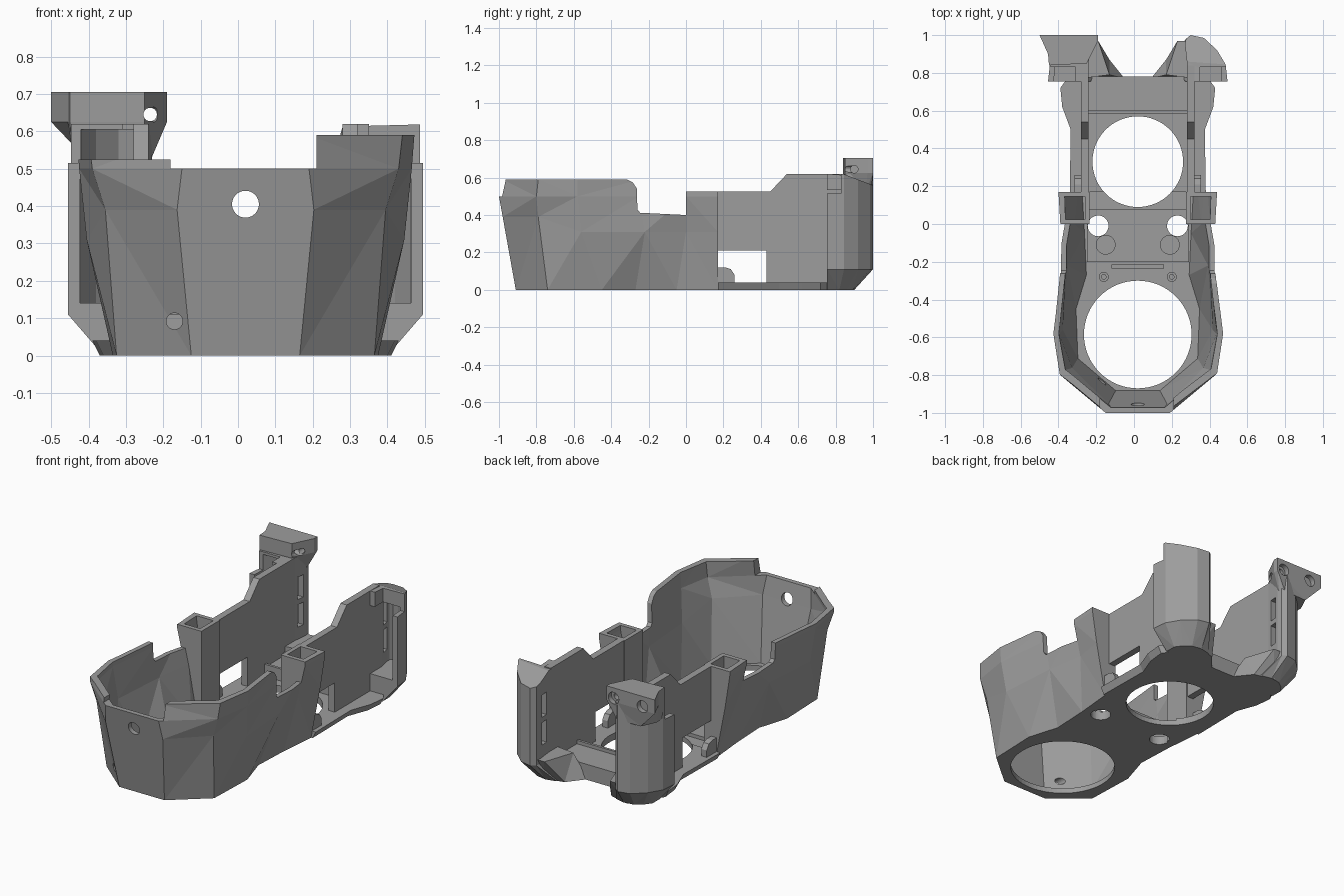
import bpy, bmesh, math
from mathutils import Matrix, Vector

if "Cube" in bpy.data.objects:
    bpy.data.objects.remove(bpy.data.objects["Cube"], do_unlink=True)

AX = 0.02  # mirror axis of the housing
grey = bpy.data.materials.new("plastic grey")
grey.use_nodes = True
COLOUR = (0.34, 0.34, 0.34, 1)
grey.diffuse_color = COLOUR
grey.node_tree.nodes["Principled BSDF"].inputs["Base Color"].default_value = COLOUR


def finish(name, bm):
    bmesh.ops.recalc_face_normals(bm, faces=bm.faces)
    mesh = bpy.data.meshes.new(name)
    bm.to_mesh(mesh)
    bm.free()
    obj = bpy.data.objects.new(name, mesh)
    mesh.materials.append(grey)
    bpy.context.collection.objects.link(obj)
    return obj


def loft(name, rings):
    """Closed solid through rings of equal point count."""
    bm = bmesh.new()
    loops = [[bm.verts.new(p) for p in ring] for ring in rings]
    n = len(loops[0])
    for a, b in zip(loops, loops[1:]):
        for i in range(n):
            j = (i + 1) % n
            bm.faces.new((a[i], a[j], b[j], b[i]))
    bm.faces.new(loops[0])
    bm.faces.new(loops[-1])
    bm.normal_update()
    bmesh.ops.triangulate(bm, faces=bm.faces, ngon_method="EAR_CLIP")
    return finish(name, bm)


def side_ring(side, pts, z):
    """Plan points on one side of the axis; z is a number or a function of y."""
    return [(AX + side * x, y, z(y) if callable(z) else z) for x, y in pts]


def full_ring(pts, z):
    return side_ring(1, pts, z) + side_ring(-1, pts[::-1], z)


def box(name, x0, x1, y0, y1, z0, z1):
    base = [(x0, y0), (x1, y0), (x1, y1), (x0, y1)]
    return loft(name, [[(x, y, z) for x, y in base] for z in (z0, z1)])


def cylinder(name, centre, radius, depth, axis="Z", sides=64):
    bm = bmesh.new()
    bmesh.ops.create_cone(bm, cap_ends=True, segments=sides, radius1=radius,
                          radius2=radius, depth=depth)
    turn = Matrix.Identity(4) if axis == "Z" else Matrix.Rotation(
        math.pi / 2, 4, "X" if axis == "Y" else "Y")
    bmesh.ops.transform(bm, matrix=Matrix.Translation(Vector(centre)) @ turn, verts=bm.verts)
    return finish(name, bm)


def slab(name, side, profile, h0, h1):
    """Plate standing along y from a (y, z) profile."""
    return loft(name, [[(AX + side * h, y, z) for y, z in profile] for h in (h0, h1)])


def cut(obj, *cutters):
    """Subtract each cutter, apply the result and remove the cutter."""
    for c in cutters:
        mod = obj.modifiers.new("cut", "BOOLEAN")
        mod.operation, mod.solver, mod.object = "DIFFERENCE", "EXACT", c
        bpy.context.view_layer.update()
        deps = bpy.context.evaluated_depsgraph_get()
        mesh = bpy.data.meshes.new_from_object(obj.evaluated_get(deps))
        obj.modifiers.clear()
        obj.data = mesh
        bpy.data.objects.remove(c, do_unlink=True)


# Faceted front cup: half outlines from the front to the back
LOW = [(.145, -.91), (.345, -.74), (.355, -.45), (.30, -.27), (.31, -.05), (.33, .17)]
MID = [(.183, -.98), (.375, -.79), (.425, -.56), (.40, -.22), (.365, 0), (.39, .17)]
HIGH = [(.17, -1.0), (.41, -.80), (.445, -.58), (.41, -.25), (.41, 0), (.42, .17)]
TOP = [(.17, -.98), (.42, -.79), (.452, -.58), (.41, -.25), (.41, 0), (.42, .17)]
NOTCH = [(-.32, .65), (-.32, .592), (-.285, .575), (-.262, .54), (-.26, .43),
         (-.245, .412), (0, .4), (0, .65)]
T = .028


def mid_height(y):
    return .39 if y < -.7 else .31


def inset(pts):
    inner = [(x - T, y + (T if y < -.7 else 0)) for x, y in pts]
    return inner[:-1] + [(inner[-1][0], .3)]


cup = loft("front_cup", [full_ring(p, z) for p, z in
                         zip((LOW, MID, HIGH, TOP), (0, mid_height, .5, .59))])
hollow = loft("hollow", [full_ring(inset(p), z) for p, z in
                         zip((LOW, MID, HIGH, TOP), (.03, mid_height, .5, .65))])
cut(cup, hollow,
    box("left_rim", -.7, -.17, -1.2, .4, .525, .8),
    box("front_dip", -.18, .21, -1.2, -.5, .5, .8),
    slab("side_notch", 1, NOTCH, -.7, .7),
    box("rear_rim", -.7, .7, -.02, .4, .525, .8),
    cylinder("fan_hole", (AX, -.585, 0), .285, .3),
    cylinder("rear_hole", (AX, .33, 0), .24, .3),
    cylinder("front_port", (AX, -.97, .405), .036, .3, "Y", 32),
    cylinder("low_port", (-.17, -.93, .092), .022, .3, "Y", 24),
    *[cylinder("bolt_hole", (AX + s * .21, -.01, 0), .055, .3, "Z", 32) for s in (-1, 1)])

# Middle raised panel, with the bolt holes continued
panel = box("raised_panel", AX - .27, AX + .27, -.2, .08, .025, .05)
cut(panel, *[cylinder("bolt_hole", (AX + s * .21, -.01, 0), .055, .3, "Z", 32) for s in (-1, 1)])
box("panel_rib", AX - .14, AX + .14, -.235, -.215, .025, .08)
for s in (-1, 1):
    cylinder("panel_boss", (AX + s * .17, -.11, .05), .052, .03, "Z", 32)
    post = cylinder("small_post", (AX + s * .18, -.28, .045), .026, .05, "Z", 24)
    cut(post, cylinder("bore", (AX + s * .18, -.28, .06), .012, .06, "Z", 16))

# Rear floor with round opening
FLOOR = [(.36, .17), (.355, .5), (.40, .62), (.41, .72), (.36, .79), (.075, .78)]
floor = loft("rear_floor", [full_ring([(x - .02, y) for x, y in FLOOR], 0), full_ring(FLOOR, .04)])
cut(floor, cylinder("rear_hole", (AX, .33, 0), .24, .3))
box("rear_crossbar", AX - .27, AX + .27, .6, .78, .035, .09)
box("crossbar_lip", AX - .27, AX + .27, .585, .6, .035, .11)

# Side walls, sockets, tabs and rear pods
WALL = [(.15, .21), (.15, .525), (.45, .525), (.54, .62), (.84, .62), (.84, .0), (.43, 0), (.43, .21)]
TAB = [(.17, .0), (.26, 0), (.26, .08), (.24, .11), (.21, .12), (.17, .12)]
POD = [(.26, .755), (.26, .86), (.25, .95), (.255, .98), (.28, 1.0), (.35, .985),
       (.42, .92), (.465, .845), (.475, .755)]
POD_FOOT = [(.2, .755), (.17, .82), (.17, .86), (.19, .885), (.25, .9), (.31, .89),
            (.35, .86), (.38, .82), (.38, .755)]
POD_IN = [(.30, .6), (.30, .86), (.285, .93), (.285, .955), (.295, .97), (.34, .955),
          (.40, .90), (.44, .835), (.45, .6)]
GUSSET_LOW = [(.07, .77), (.15, .87), (.27, .9), (.3, .77)]
GUSSET_TOP = [(.15, .79), (.21, .97), (.28, .97), (.3, .77)]


def pod_top(y):
    return .62 if y < .84 else .62 - (y - .84) * .38


def pod_hollow(side):
    return loft("pod_hollow", [side_ring(side, POD_IN, z) for z in (.14, .605 if side < 0 else .535)])


for s, tag in ((-1, "right"), (1, "left")):
    slab(tag + "_side_wall", s, WALL, .26, .30)
    slab(tag + "_floor_tab", s, TAB, .30, .335)

    # Hollow socket between the cup skin and the wall
    for part, y, slim in (("front", .0, .03), ("back", .145, .008)):
        face = [(.28, 0), (.33 - slim, 0), (.388 - slim, .31), (.418 - slim, .525), (.28, .525)]
        loft(f"{tag}_socket_{part}", [[(AX + s * x, y + d, z) for x, z in face] for d in (0, .025)])
    slab(tag + "_socket_inner", s, [(0, 0), (.17, 0), (.17, .525), (0, .525)], .255, .28)

    # Rear pod: rounded shell open towards the front
    pod = loft(tag + "_rear_pod", [side_ring(s, POD_FOOT, 0), side_ring(s, POD, .11),
                                   side_ring(s, POD, .62 if s < 0 else pod_top)])
    xs = sorted((AX + s * .33, AX + s * .6))
    slots = sorted((AX + s * .2, AX + s * .32))
    cut(pod, pod_hollow(s), box("pod_shoulder", *xs, .6, .83, .515, .8),
        *[box("slot", *slots, .885, .93, z, z + .13) for z in (.21, .37)])
    loft(tag + "_gusset", [side_ring(s, GUSSET_LOW, 0), side_ring(s, GUSSET_TOP, .14)])

# Screw head block on the right pod
BLOCK = [(-.5, 1.0), (-.19, 1.0), (-.19, .97), (-.25, .85), (-.45, .84), (-.455, .90)]
NECK = [(-.40, .985), (-.25, .99), (-.235, .96), (-.24, .86), (-.44, .85), (-.44, .90)]
block = loft("screw_block", [[(x, y, z) for x, y in p] for p, z in
                             ((NECK, .52), (BLOCK, .625), (BLOCK, .705))])
cut(block, pod_hollow(-1), cylinder("through_bore", (-.235, .95, .645), .018, .4, "Y", 24),
    cylinder("side_bore", (-.2, .9, .645), .02, .2, "X", 24),
    *[cylinder("recess", (x, 1.0, .645), .034, .06, "Y", 32) for x in (-.42, -.235)])
